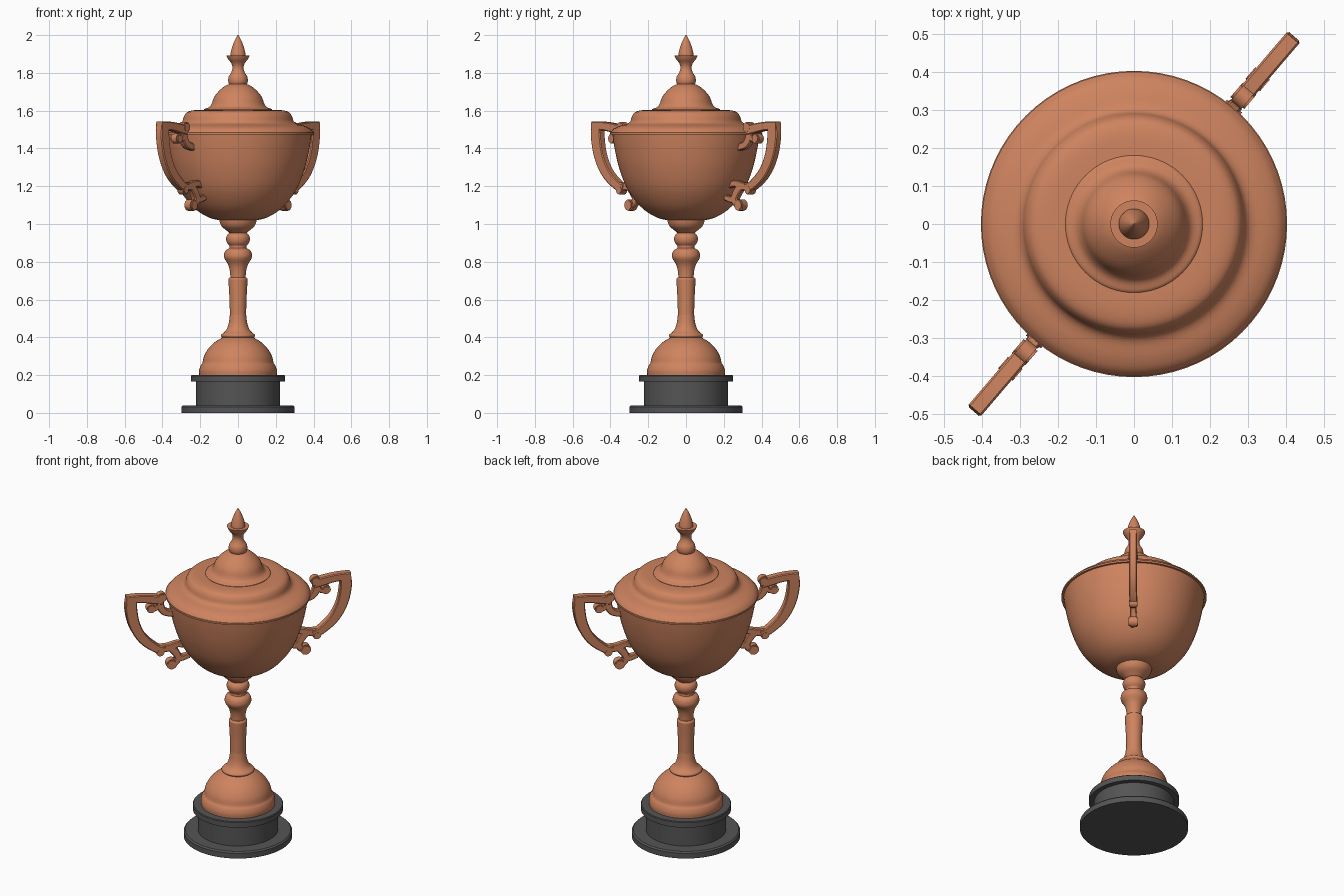
import bpy, bmesh, math
from mathutils import Vector, Matrix

cube = bpy.data.objects.get("Cube")
if cube:
    bpy.data.objects.remove(cube, do_unlink=True)


def material(name, rgb):
    m = bpy.data.materials.new(name)
    m.use_nodes = True
    m.diffuse_color = (*rgb, 1)
    node = next(n for n in m.node_tree.nodes if n.type == 'BSDF_PRINCIPLED')
    node.inputs["Base Color"].default_value = (*rgb, 1)
    return m


copper = material("copper", (0.62, 0.23, 0.115))
charcoal = material("charcoal", (0.09, 0.09, 0.09))


def finish(name, bm, mat, angle=35):
    bmesh.ops.recalc_face_normals(bm, faces=bm.faces)
    mesh = bpy.data.meshes.new(name)
    bm.to_mesh(mesh)
    bm.free()
    mesh.materials.append(mat)
    mesh.polygons.foreach_set("use_smooth", [True] * len(mesh.polygons))
    mesh.set_sharp_from_angle(angle=math.radians(angle))
    ob = bpy.data.objects.new(name, mesh)
    bpy.context.collection.objects.link(ob)
    return ob


def smooth_path(points, steps):
    """Catmull-Rom curve through the points."""
    p = [Vector(q) for q in points]
    p = [2 * p[0] - p[1]] + p + [2 * p[-1] - p[-2]]
    out = []
    for a, b, c, d in zip(p, p[1:], p[2:], p[3:]):
        for i in range(steps):
            t = i / steps
            out.append(0.5 * (2 * b + (c - a) * t + (2 * a - 5 * b + 4 * c - d) * t * t
                              + (3 * b - a - 3 * c + d) * t ** 3))
    return out + [p[-2]]


def lathe(name, profile, mat=copper, steps=3):
    """Revolve (radius, height) points and close the ends."""
    pts = smooth_path([(r, z, 0) for r, z in profile], steps)
    pts = [Vector((0, pts[0].y, 0))] + pts + [Vector((0, pts[-1].y, 0))]
    bm = bmesh.new()
    vs = [bm.verts.new((max(p.x, 0), 0, p.y)) for p in pts]
    es = [bm.edges.new(pair) for pair in zip(vs, vs[1:])]
    bmesh.ops.spin(bm, geom=vs + es, axis=(0, 0, 1), cent=(0, 0, 0),
                   angle=math.tau, steps=72, use_merge=True)
    bmesh.ops.remove_doubles(bm, verts=bm.verts, dist=0.0002)
    return finish(name, bm, mat)


# Plinth
lathe("plinth", [(0.3, 0), (0.3, 0.032), (0.292, 0.04), (0.222, 0.04), (0.222, 0.165),
                 (0.25, 0.165), (0.25, 0.196), (0.246, 0.2)], charcoal, 1)

# Foot and stem
lathe("foot", [(0.205, 0.2), (0.206, 0.225), (0.198, 0.25), (0.188, 0.265), (0.18, 0.3),
               (0.157, 0.34), (0.122, 0.375), (0.08, 0.4)])
lathe("foot_collar", [(0.08, 0.395), (0.09, 0.405), (0.088, 0.415), (0.065, 0.435),
                      (0.05, 0.47), (0.043, 0.52)])
lathe("stem", [(0.043, 0.52), (0.045, 0.6), (0.05, 0.69), (0.05, 0.71), (0.042, 0.718)])
lathe("stem_knop", [(0.04, 0.715), (0.043, 0.75), (0.052, 0.785), (0.07, 0.815), (0.074, 0.835),
                    (0.066, 0.86), (0.046, 0.872), (0.046, 0.888)])
lathe("stem_ring", [(0.046, 0.885), (0.058, 0.9), (0.063, 0.92), (0.058, 0.94), (0.042, 0.955)])
lathe("bowl_socket", [(0.042, 0.95), (0.06, 0.965), (0.084, 0.985), (0.095, 1.005), (0.1, 1.025)])

# Bowl and rim
lathe("bowl", [(0.09, 1.018), (0.15, 1.033), (0.215, 1.07), (0.27, 1.125), (0.318, 1.2),
               (0.355, 1.3), (0.378, 1.4), (0.39, 1.478)], steps=4)
lathe("rim", [(0.39, 1.474), (0.402, 1.474), (0.402, 1.484), (0.396, 1.486)], steps=1)

# Lid
lathe("lid", [(0.4, 1.484), (0.382, 1.505), (0.35, 1.52), (0.312, 1.53), (0.294, 1.545),
              (0.286, 1.57), (0.27, 1.592), (0.235, 1.602), (0.18, 1.604)])
lathe("lid_dome", [(0.18, 1.6), (0.178, 1.609), (0.155, 1.617), (0.14, 1.635), (0.127, 1.67),
                   (0.105, 1.7), (0.07, 1.73), (0.035, 1.745)])
lathe("finial_neck", [(0.045, 1.735), (0.052, 1.755), (0.049, 1.78), (0.037, 1.8), (0.029, 1.825),
                      (0.035, 1.85), (0.052, 1.872), (0.062, 1.893)])
lathe("finial_tip", [(0.04, 1.89), (0.039, 1.905), (0.03, 1.94), (0.016, 1.975), (0.002, 2.0)])


# Handles: flat chamfered ribbons that follow (radius, height, half width) paths
def ribbon(bm, path, half=0.02, chamfer=0.005):
    pts = smooth_path(path, 6)
    rings = []
    for i, p in enumerate(pts):
        t = pts[min(i + 1, len(pts) - 1)] - pts[max(i - 1, 0)]
        n = Vector((-t.y, t.x)).normalized()
        w, c = p.z, chamfer
        section = [(w, half - c), (w - c, half), (c - w, half), (-w, half - c)]
        section += [(-a, -b) for a, b in section]
        rings.append([bm.verts.new((p.x + n.x * a, b, p.y + n.y * a)) for a, b in section])
    for r1, r2 in zip(rings, rings[1:]):
        for k in range(8):
            j = (k + 1) % 8
            bm.faces.new((r1[k], r1[j], r2[j], r2[k]))
    bm.faces.new(rings[0])
    bm.faces.new(rings[-1])


def knob(bm, r, z, size, half):
    turn = Matrix.Translation((r, 0, z)) @ Matrix.Rotation(math.pi / 2, 4, 'X')
    made = bmesh.ops.create_cone(bm, cap_ends=True, segments=20, radius1=size, radius2=size,
                                 depth=2 * half, matrix=turn)
    rims = [e for e in {e for v in made["verts"] for e in v.link_edges}
            if abs(e.verts[0].co.y - e.verts[1].co.y) < 0.001]
    bmesh.ops.bevel(bm, geom=rims, offset=0.006, segments=2, affect='EDGES')


def handle(name, angle):
    bm = bmesh.new()
    # outer bar, then top arm
    ribbon(bm, [(0.612, 1.525, 0.03), (0.614, 1.46, 0.033), (0.594, 1.36, 0.031),
                (0.545, 1.27, 0.028), (0.47, 1.205, 0.024), (0.425, 1.19, 0.02)], 0.022)
    ribbon(bm, [(0.642, 1.52, 0.022), (0.56, 1.518, 0.023), (0.48, 1.505, 0.025),
                (0.435, 1.495, 0.024)], 0.022)
    # upper scroll to the bowl
    ribbon(bm, [(0.45, 1.51, 0.022), (0.447, 1.46, 0.022), (0.42, 1.42, 0.02),
                (0.365, 1.405, 0.018)], 0.018)
    ribbon(bm, [(0.45, 1.47, 0.014), (0.475, 1.447, 0.014), (0.5, 1.452, 0.014)], 0.018)
    knob(bm, 0.5, 1.452, 0.026, 0.025)
    knob(bm, 0.44, 1.512, 0.028, 0.024)
    # lower scroll to the bowl
    ribbon(bm, [(0.45, 1.2, 0.02), (0.4, 1.2, 0.022), (0.35, 1.215, 0.018),
                (0.31, 1.205, 0.014)], 0.018)
    ribbon(bm, [(0.4, 1.205, 0.018), (0.365, 1.175, 0.022), (0.345, 1.135, 0.02),
                (0.36, 1.105, 0.018), (0.385, 1.1, 0.016)], 0.018)
    ribbon(bm, [(0.35, 1.14, 0.02), (0.325, 1.13, 0.018), (0.28, 1.14, 0.014)], 0.018)
    knob(bm, 0.448, 1.18, 0.024, 0.024)
    knob(bm, 0.383, 1.1, 0.03, 0.026)
    ob = finish(name, bm, copper, 40)
    ob.rotation_euler.z = angle


heading = math.radians(49.5)
handle("left_handle", heading)
handle("right_handle", heading + math.pi)
